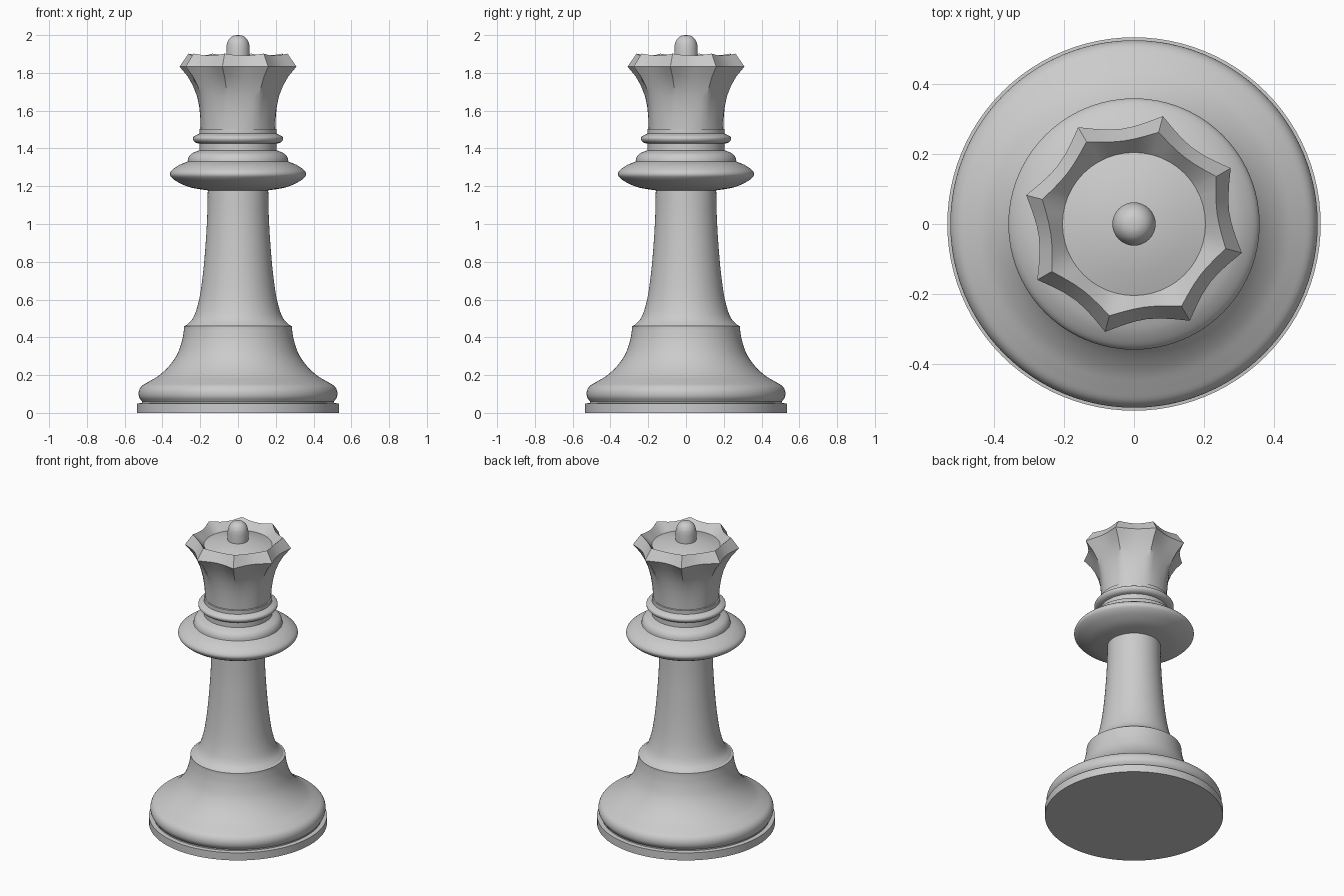
import bpy, bmesh, math
from mathutils import Vector

if "Cube" in bpy.data.objects:
    bpy.data.objects.remove(bpy.data.objects["Cube"])


def smooth_run(pts, steps=4):
    """Catmull-Rom curve through a run of (radius, z) points."""
    p = [Vector(q) for q in pts]
    if len(p) < 3:
        return p
    p = [2 * p[0] - p[1]] + p + [2 * p[-1] - p[-2]]
    out = []
    for i in range(1, len(p) - 2):
        a, b, c, d = p[i - 1:i + 3]
        for k in range(steps):
            t = k / steps
            out.append(0.5 * (2 * b + (c - a) * t + (2 * a - 5 * b + 4 * c - d) * t * t
                              + (3 * b - a - 3 * c + d) * t ** 3))
    return out + [p[-2]]


def finish(name, rings):
    """Skin a stack of equal rings into a smooth-shaded object."""
    bm = bmesh.new()
    vs = [[bm.verts.new(c) for c in ring] for ring in rings]
    n = len(vs[0])
    for lo, hi in zip(vs, vs[1:]):
        for j in range(n):
            k = (j + 1) % n
            bm.faces.new((lo[j], lo[k], hi[k], hi[j]))
    bmesh.ops.remove_doubles(bm, verts=bm.verts, dist=1e-5)
    me = bpy.data.meshes.new(name)
    bm.to_mesh(me)
    bm.free()
    ob = bpy.data.objects.new(name, me)
    bpy.context.collection.objects.link(ob)
    bpy.ops.object.select_all(action='DESELECT')
    ob.select_set(True)
    bpy.context.view_layer.objects.active = ob
    bpy.ops.object.shade_smooth_by_angle(angle=math.radians(30))
    return ob


def lathe(name, runs, sides=96):
    """Turn smooth runs about z; corners between runs stay sharp."""
    prof = [q for run in runs for q in smooth_run(run)]
    clean = [prof[0]] + [b for a, b in zip(prof, prof[1:]) if (b - a).length > 1e-5]
    ang = [2 * math.pi * j / sides for j in range(sides)]
    return finish(name, [[(r * math.cos(a), r * math.sin(a), z) for a in ang]
                         for r, z in clean])


# Foot disc and bell-shaped base
lathe("base", [
    [(0, 0), (0.535, 0)], [(0.535, 0), (0.535, 0.05)], [(0.535, 0.05), (0.508, 0.052)],
    [(0.508, 0.052), (0.508, 0.06)],
    [(0.508, 0.06), (0.524, 0.085), (0.525, 0.115), (0.51, 0.142), (0.473, 0.165),
     (0.42, 0.197), (0.365, 0.248), (0.322, 0.31), (0.297, 0.38), (0.287, 0.435), (0.285, 0.46)],
    [(0.285, 0.46), (0.272, 0.465)],
])

# Tapered stem
lathe("stem", [[(0.272, 0.465), (0.243, 0.495), (0.222, 0.54), (0.202, 0.62), (0.184, 0.75),
                (0.171, 0.9), (0.163, 1.04), (0.16, 1.178)]])

# Wide collar with a smaller step on top
lathe("collar", [
    [(0.16, 1.178), (0.25, 1.193), (0.315, 1.22), (0.35, 1.245), (0.36, 1.265),
     (0.348, 1.287), (0.31, 1.313), (0.267, 1.33)],
    [(0.267, 1.33), (0.262, 1.352), (0.245, 1.373), (0.205, 1.39)],
])

# Thin neck ring under the crown
lathe("neck_ring", [
    [(0.205, 1.39), (0.205, 1.425)],
    [(0.205, 1.425), (0.226, 1.432), (0.238, 1.447), (0.234, 1.463), (0.205, 1.478)],
    [(0.205, 1.478), (0.205, 1.502)], [(0.205, 1.502), (0.198, 1.504)],
])

# Fluted crown: (ridge radius, ridge z, valley radius, valley z)
levels = [
    (0.198, 1.504, 0.198, 1.504), (0.203, 1.56, 0.199, 1.56), (0.211, 1.62, 0.204, 1.62),
    (0.226, 1.68, 0.213, 1.68), (0.246, 1.73, 0.227, 1.73), (0.275, 1.78, 0.247, 1.78),
    (0.320, 1.833, 0.275, 1.835), (0.272, 1.902, 0.240, 1.892), (0.205, 1.845, 0.205, 1.845),
    (0.15, 1.862, 0.15, 1.862), (0.08, 1.877, 0.08, 1.877), (0, 1.882, 0, 1.882),
]
POINTS, SUB = 8, 6
rings = []
for rt, zt, rv, zv in levels:
    ring = []
    for j in range(POINTS * SUB):
        a = math.radians(30) + 2 * math.pi * j / (POINTS * SUB)
        u = (2 * (j % SUB) / SUB - 1) ** 2
        r, z = rv + (rt - rv) * u, zv + (zt - zv) * u
        ring.append((r * math.cos(a), r * math.sin(a), z))
    rings.append(ring)
finish("crown", rings)

# Rounded finial
lathe("finial", [
    [(0.062, 1.875), (0.062, 1.935)],
    [(0.062, 1.935), (0.056, 1.963), (0.042, 1.985), (0.022, 1.997), (0, 2.0)],
], sides=32)
